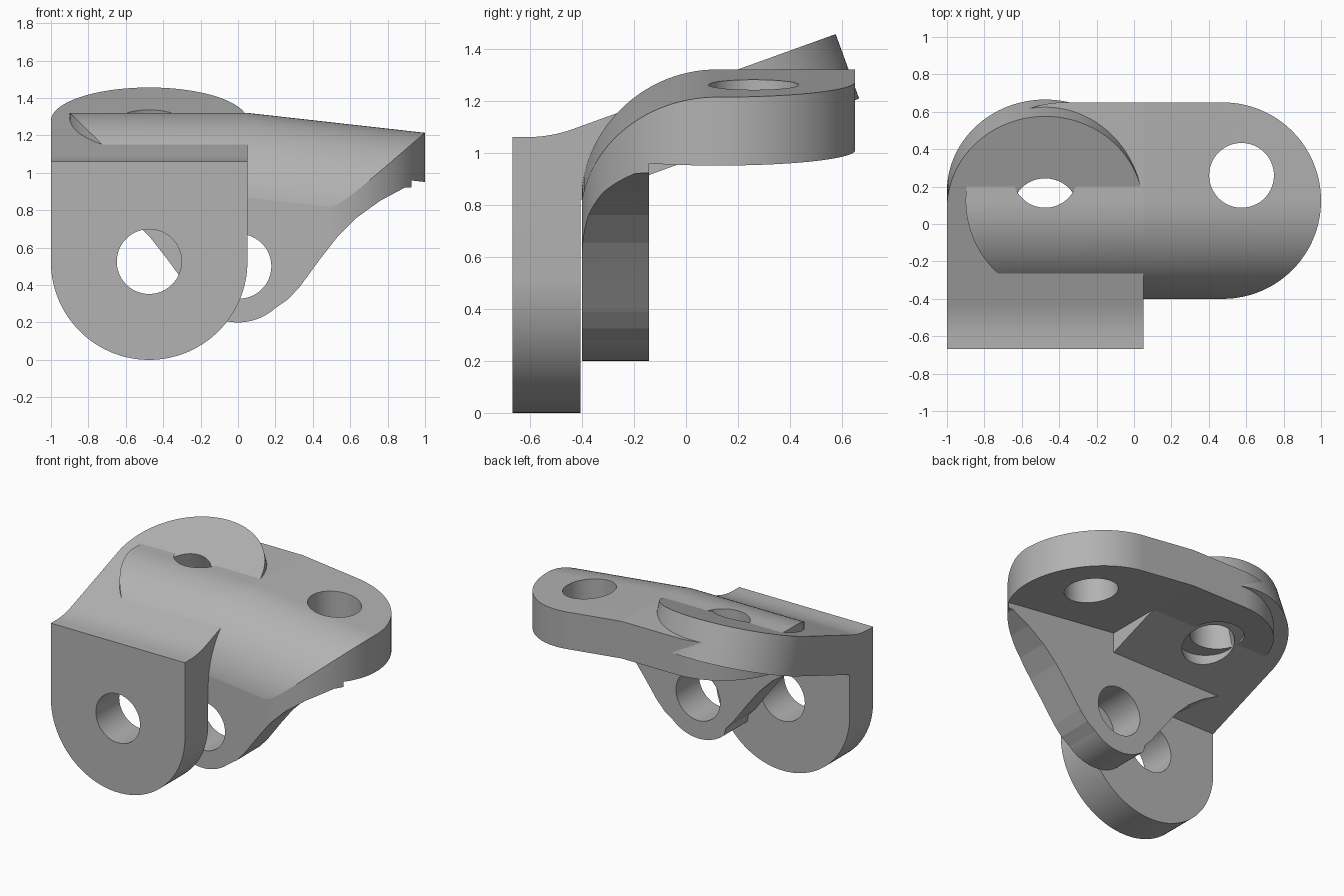
import bpy, bmesh, math
from mathutils import Matrix, Vector

if "Cube" in bpy.data.objects:
    bpy.data.objects.remove(bpy.data.objects["Cube"])

grey = bpy.data.materials.new("plain grey")
grey.use_nodes = True
colour = (0.45, 0.45, 0.45, 1)
grey.diffuse_color = colour
grey.node_tree.nodes["Principled BSDF"].inputs["Base Color"].default_value = colour

T = 0.263      # plate thickness
R = 0.525      # outer radius of ends and bend
HOLE = 0.173
TILT = math.radians(20)
PLAN = Matrix.Identity(4)
FRONT = Matrix.Rotation(math.pi / 2, 4, 'X')                       # draws in x, z
SIDE = Matrix(((0, 0, 1), (1, 0, 0), (0, 1, 0))).to_4x4()          # draws in y, z


def arc(cx, cy, r, start, end, n=64):
    angles = [math.radians(start + (end - start) * i / n) for i in range(n + 1)]
    return [(cx + r * math.cos(a), cy + r * math.sin(a)) for a in angles]


def prism(name, outline, low, high, frame):
    """Extrude a 2D outline from low to high along the frame's third axis."""
    bm = bmesh.new()
    face = bm.faces.new([bm.verts.new((u, v, low)) for u, v in outline])
    grown = bmesh.ops.extrude_face_region(bm, geom=[face])["geom"]
    bmesh.ops.translate(bm, vec=(0, 0, high - low),
                        verts=[g for g in grown if isinstance(g, bmesh.types.BMVert)])
    bm.transform(frame)
    bmesh.ops.recalc_face_normals(bm, faces=bm.faces)
    mesh = bpy.data.meshes.new(name)
    bm.to_mesh(mesh)
    bm.free()
    mesh.materials.append(grey)
    obj = bpy.data.objects.new(name, mesh)
    bpy.context.collection.objects.link(obj)
    return obj


def cut(obj, cutter, operation='DIFFERENCE'):
    mod = obj.modifiers.new("cut", 'BOOLEAN')
    mod.operation, mod.solver, mod.object = operation, 'EXACT', cutter
    bpy.context.view_layer.objects.active = obj
    bpy.ops.object.modifier_apply(modifier=mod.name)
    bpy.data.objects.remove(cutter)


def drill(obj, u, v, frame):
    circle = arc(u, v, HOLE, 0, 360, 128)[:-1]
    cut(obj, prism("drill", circle, -2, 2, frame))


def finish(obj):
    bpy.ops.object.select_all(action='DESELECT')
    obj.select_set(True)
    bpy.context.view_layer.objects.active = obj
    bpy.ops.object.shade_smooth_by_angle(angle=math.radians(6))


# Tilted bracket: upright front tab that runs into a sloping plate
slope, normal = Vector((math.cos(TILT), math.sin(TILT))), Vector((-math.sin(TILT), math.cos(TILT)))
tip = Vector((0.575, 1.455))
FRONT_Y, BACK_Y, TOP_Z, MID_X = -0.667, -0.405, 1.06, -0.475
far = tip + slope * 0.3
under = far - normal * T
under_z = under.y - (under.x - BACK_Y) * math.tan(TILT)
bend = arc(-0.612, TOP_Z + R, R, -90, -70, 16)
profile = [(FRONT_Y, 0), (FRONT_Y, TOP_Z)] + bend + [tuple(far), tuple(under), (BACK_Y, under_z), (BACK_Y, 0)]
tilted_bracket = prism("tilted_bracket", profile, MID_X - R, MID_X + R, SIDE)

round_bottom = arc(MID_X, R, R + 0.0005, 180, 360, 96) + [(MID_X + R + 0.0005, 2), (MID_X - R - 0.0005, 2)]
cut(tilted_bracket, prism("round_bottom", round_bottom, -2, 2, FRONT), 'INTERSECT')

centre = tip - slope * R
TILTED = Matrix.Translation((MID_X, centre.x, centre.y)) @ Matrix.Rotation(TILT, 4, 'X')
w = R + 0.0005
round_tip = arc(0, 0, w, 0, 180, 96) + [(-w, -2), (w, -2)]
cut(tilted_bracket, prism("round_tip", round_tip, -2, 2, TILTED), 'INTERSECT')

# Holes are drilled separately so that each passes through one plate only
slope_hole = arc(0, 0, HOLE, 0, 360, 128)[:-1]
cut(tilted_bracket, prism("slope_drill", slope_hole, -0.4, 0.3, TILTED))
drill(tilted_bracket, MID_X, R, FRONT)
finish(tilted_bracket)

# Level bracket: plate with a rounded front bend and a flared tab below
PLATE_Z, INNER_Y, KINK_X = 1.32, -0.142, 0.05
profile = [(BACK_Y, 0.1)] + arc(BACK_Y + R, PLATE_Z - R, R, 180, 90, 48) + [
    (1, PLATE_Z), (1, PLATE_Z - T), (INNER_Y, PLATE_Z - T), (INNER_Y, 0.1)]
level_bracket = prism("level_bracket", profile, -1.2, 1.2, SIDE)

# The right half dips slightly
bm = bmesh.new()
bm.from_mesh(level_bracket.data)
bmesh.ops.bisect_plane(bm, geom=bm.verts[:] + bm.edges[:] + bm.faces[:],
                       plane_co=(KINK_X, 0, 0), plane_no=(1, 0, 0))
for vert in bm.verts:
    vert.co.z -= 0.112 * max(0, vert.co.x - KINK_X)
bm.to_mesh(level_bracket.data)
bm.free()

plan = arc(0.475, 0.125, R, -90, 90, 96) + arc(-0.375, 0.125, R, 90, 270, 96)
cut(level_bracket, prism("plan_outline", plan, -1, 3, PLAN), 'INTERSECT')

# Everything below the flare is cut away from the tab
flare = [(0.27, 0.325), (0.33, 0.39), (0.385, 0.465), (0.44, 0.54), (0.53, 0.655),
         (0.635, 0.76), (0.76, 0.85), (0.89, 0.92), (1.1, 0.935)]
left_flare = [(0.06 - x, z) for x, z in reversed(flare)]
below = left_flare + arc(0, 0.5, 0.3, -132, -48, 40) + flare + [(1.3, 0.92), (1.3, -1), (-1.3, -1), (-1.3, 0.92)]
cut(level_bracket, prism("flare_cut", below, 0.1, 1, FRONT))

drill(level_bracket, 0.575, 0.26, PLAN)
drill(level_bracket, MID_X, 0.26, PLAN)
drill(level_bracket, 0.005, 0.5, FRONT)
finish(level_bracket)
